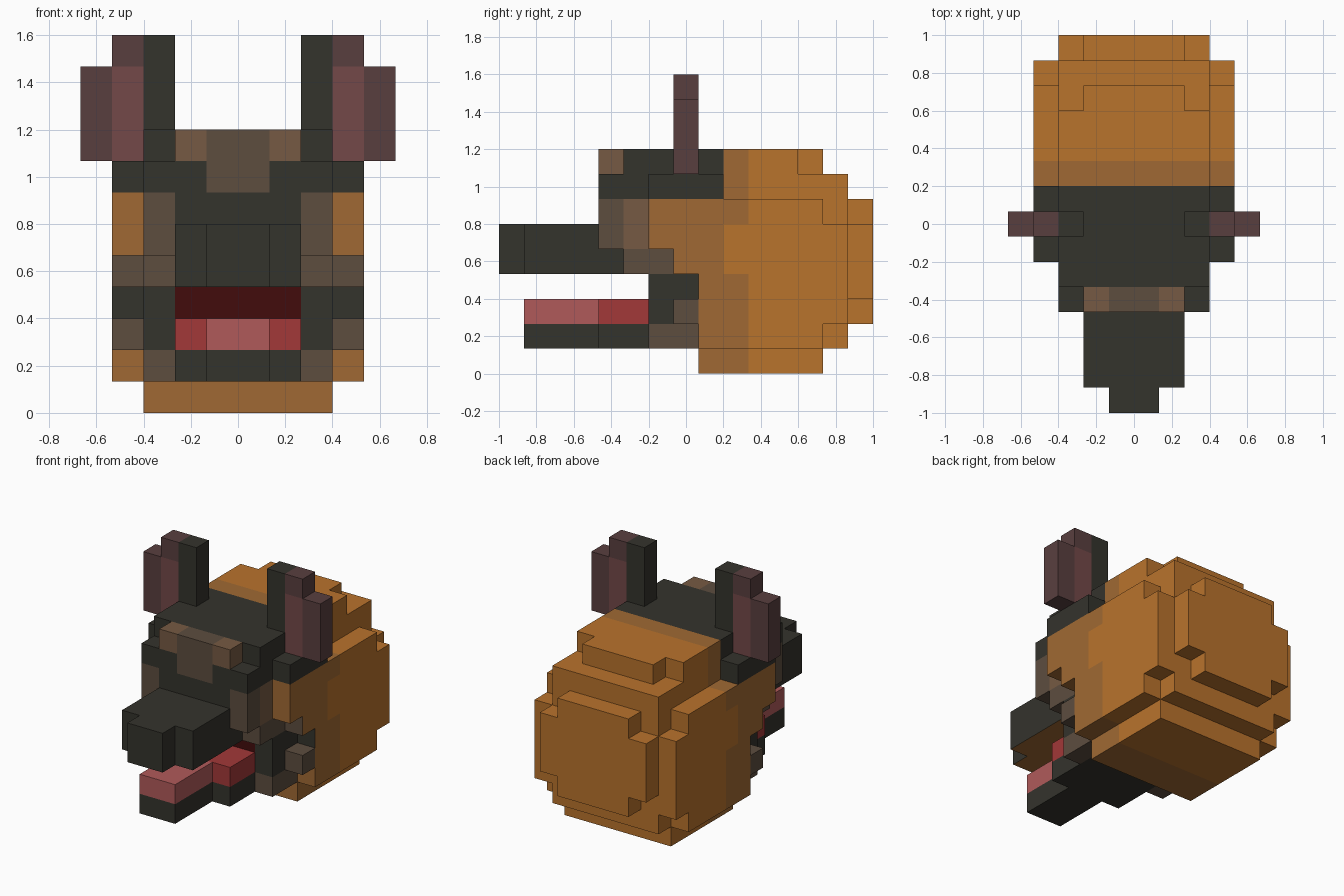
import bpy, bmesh
from mathutils import Vector

if "Cube" in bpy.data.objects:
    bpy.data.objects.remove(bpy.data.objects["Cube"])

U = 2 / 15                      # edge of one block
MID = 7.5                       # blocks from the nose tip to the centre


def material(name, code):
    """Flat material from an sRGB hex code."""
    srgb = [int(code[i:i + 2], 16) / 255 for i in (0, 2, 4)]
    rgba = [c / 12.92 if c < 0.04 else ((c + 0.055) / 1.055) ** 2.4 for c in srgb] + [1]
    mat = bpy.data.materials.new(name)
    mat.use_nodes = True
    mat.diffuse_color = rgba
    bsdf = mat.node_tree.nodes["Principled BSDF"]
    bsdf.inputs["Base Color"].default_value = rgba
    bsdf.inputs["Roughness"].default_value = 0.9
    return mat


MATS = {name: material(name, code) for name, code in {
    "orange fur": "b9732c", "tan fur": "a06933", "black fur": "34332c",
    "grey brown fur": "5d4d3f", "light brown fur": "765a43",
    "red mouth": "a23838", "pink tongue": "b05a5a", "dark throat": "420c0c",
    "ear rim": "593f3f", "ear inside": "734848"}.items()}

cells = {}                      # block position -> (part, colour)
face_paint = []                 # (direction, colour, x, y, z) overrides


def block(part, colour, xs, ys, zs):
    """Fill a box of blocks on both sides of the middle; later boxes win."""
    for i in range(*xs):
        for j in range(*ys):
            for k in range(*zs):
                cells[i, j, k] = cells[-1 - i, j, k] = (part, colour)


# Rounded back of the head, stepped at the corners
block("head_back", "orange fur", (0, 4), (8, 13), (1, 7))
block("head_back", "orange fur", (0, 4), (13, 14), (2, 6))
block("head_back", "orange fur", (0, 3), (13, 14), (1, 8))
block("head_back", "orange fur", (0, 3), (14, 15), (3, 6))
block("head_back", "orange fur", (0, 2), (14, 15), (2, 7))
block("head_back", "orange fur", (0, 3), (9, 13), (7, 8))
block("head_back", "orange fur", (0, 3), (9, 12), (8, 9))
block("head_back", "orange fur", (0, 2), (12, 13), (8, 9))
block("neck", "orange fur", (0, 3), (8, 13), (0, 1))

# Paler fur behind the face
block("fur_collar", "tan fur", (0, 3), (9, 10), (7, 9))
block("fur_collar", "tan fur", (0, 4), (6, 10), (6, 7))
block("fur_collar", "tan fur", (0, 4), (6, 9), (5, 6))
block("fur_collar", "tan fur", (0, 4), (7, 9), (4, 5))
block("fur_collar", "tan fur", (0, 4), (8, 10), (1, 4))
block("neck", "tan fur", (0, 3), (8, 10), (0, 1))

# Black face mask
block("face_mask", "black fur", (0, 3), (5, 9), (5, 9))
block("face_mask", "black fur", (0, 3), (4, 5), (7, 8))
block("face_mask", "black fur", (3, 4), (6, 9), (7, 8))
block("face_mask", "black fur", (0, 2), (4, 5), (5, 7))

# Cheeks and brow
block("cheeks", "grey brown fur", (2, 3), (4, 5), (5, 7))
block("cheeks", "light brown fur", (2, 3), (5, 6), (5, 7))
block("cheeks", "grey brown fur", (0, 3), (5, 8), (4, 5))
block("brow", "light brown fur", (1, 2), (4, 5), (8, 9))
block("brow", "grey brown fur", (0, 1), (4, 5), (7, 9))

# Snout and nose
block("snout", "black fur", (0, 2), (1, 5), (4, 6))
block("nose", "black fur", (0, 1), (0, 1), (4, 6))

# Mouth, lower jaw and tongue
block("throat", "dark throat", (0, 2), (6, 8), (3, 4))
block("mouth_corners", "black fur", (2, 3), (6, 8), (2, 4))
block("mouth_corners", "grey brown fur", (3, 4), (7, 8), (2, 3))
block("mouth_corners", "grey brown fur", (2, 3), (6, 8), (1, 2))
block("lower_jaw", "black fur", (0, 2), (4, 8), (1, 2))
block("lower_jaw", "black fur", (0, 1), (1, 4), (1, 2))
block("tongue", "red mouth", (0, 2), (4, 8), (2, 3))
block("tongue", "pink tongue", (0, 1), (1, 4), (2, 3))

# Ears
block("ears", "black fur", (2, 3), (7, 8), (9, 12))
block("ears", "ear inside", (3, 4), (7, 8), (8, 11))
block("ears", "ear rim", (3, 4), (7, 8), (11, 12))
block("ears", "ear rim", (4, 5), (7, 8), (8, 11))

# Single faces that differ from their block: cheek fronts and mouth roof
FRONT, DOWN = (0, -1, 0), (0, 0, -1)
face_paint.append((FRONT, "grey brown fur", (3, 4), (7, 8), (4, 5)))
face_paint.append((FRONT, "black fur", (3, 4), (8, 9), (3, 4)))
face_paint.append((DOWN, "tan fur", (0, 2), (0, 6), (4, 5)))


def face_colour(cell, direction, colour):
    i, j, k = cell
    i = i if i >= 0 else -1 - i
    for way, new, xs, ys, zs in face_paint:
        if way == direction and i in range(*xs) and j in range(*ys) and k in range(*zs):
            return new
    return colour


def build_part(part):
    """Mesh the outer faces of one part and merge flat areas of one colour."""
    bm = bmesh.new()
    colours = []
    for cell, (owner, colour) in cells.items():
        if owner != part:
            continue
        centre = Vector(cell) + Vector((0.5, 0.5 - MID, 0.5))
        for axis in range(3):
            for sign in (-1, 1):
                n = Vector((0, 0, 0))
                n[axis] = sign
                way = tuple(int(c) for c in n)
                if tuple(c + d for c, d in zip(cell, way)) in cells:
                    continue
                a = Vector((0, 0, 0))
                a[(axis + 1) % 3] = 1
                b = n.cross(a)
                corners = [centre + (n + p * a + q * b) / 2
                           for p, q in ((-1, -1), (1, -1), (1, 1), (-1, 1))]
                face = bm.faces.new([bm.verts.new(c * U) for c in corners])
                name = face_colour(cell, way, colour)
                if name not in colours:
                    colours.append(name)
                face.material_index = colours.index(name)
    bmesh.ops.remove_doubles(bm, verts=bm.verts, dist=U / 100)
    bmesh.ops.dissolve_limit(bm, angle_limit=0.01, verts=bm.verts,
                             edges=bm.edges, delimit={'MATERIAL'})
    mesh = bpy.data.meshes.new(part)
    bm.to_mesh(mesh)
    bm.free()
    for name in colours:
        mesh.materials.append(MATS[name])
    bpy.context.collection.objects.link(bpy.data.objects.new(part, mesh))


for part in sorted({owner for owner, _ in cells.values()}):
    build_part(part)
